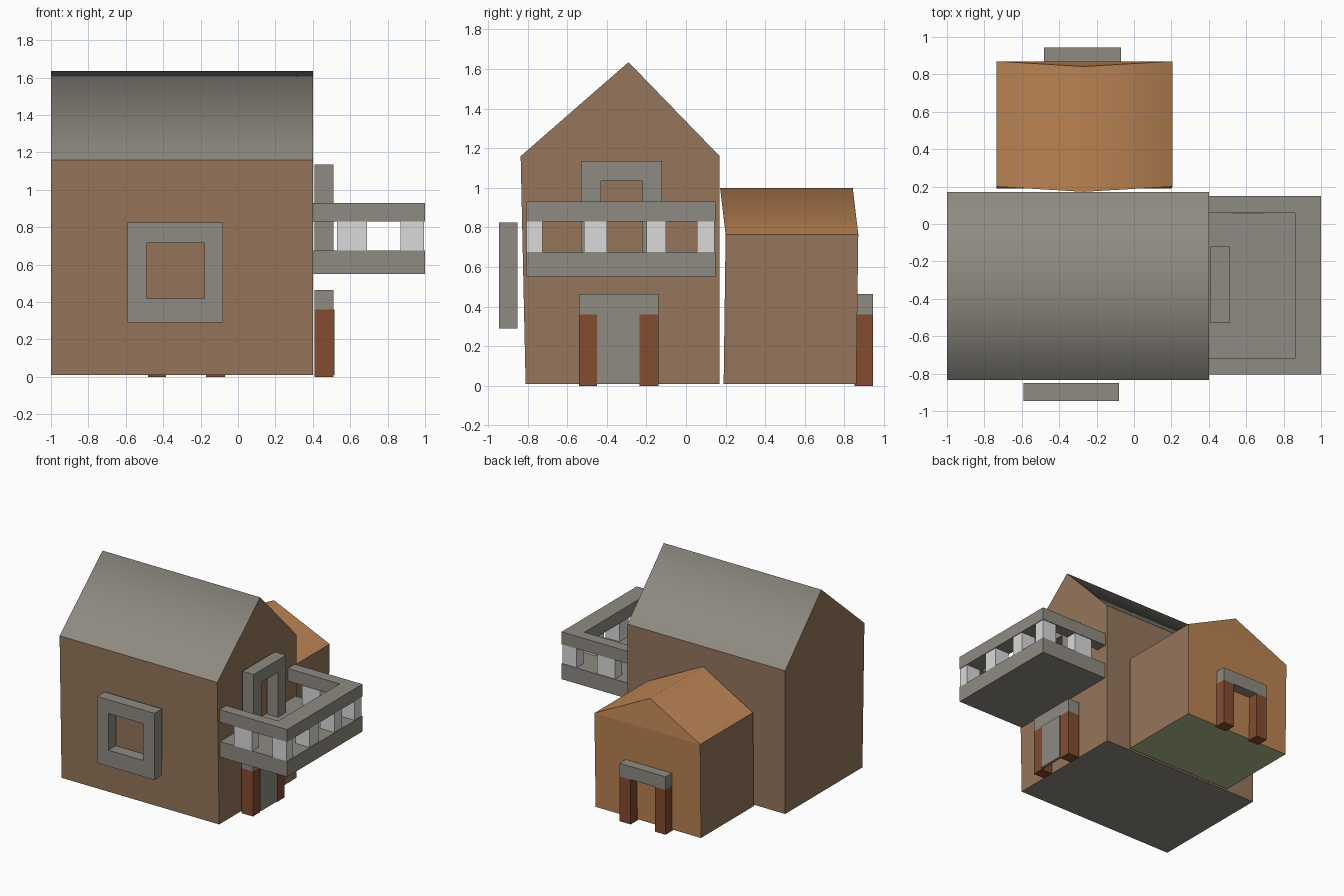
import bpy

if "Cube" in bpy.data.objects:
    bpy.data.objects.remove(bpy.data.objects["Cube"])


def material(name, r, g, b):
    m = bpy.data.materials.new(name)
    lin = [((c / 255 + 0.055) / 1.055) ** 2.4 for c in (r, g, b)]
    m.diffuse_color = (*lin, 1)
    m.use_nodes = True
    m.node_tree.nodes["Principled BSDF"].inputs["Base Color"].default_value = m.diffuse_color
    return m


GREY = material("grey stone", 143, 139, 130)
BROWN = material("brown plaster", 150, 118, 92)
ORANGE = material("orange clay", 186, 131, 83)
BRICK = material("red brick", 131, 76, 49)
WHITE = material("white paint", 218, 218, 218)
GREEN = material("pale green", 175, 190, 138)


def mesh(name, verts, faces, mats, indices=None, smooth=False):
    me = bpy.data.meshes.new(name)
    me.from_pydata(verts, [], faces)
    for m in mats:
        me.materials.append(m)
    for i, p in enumerate(me.polygons):
        p.use_smooth = smooth
        p.material_index = indices[i] if indices else 0
    ob = bpy.data.objects.new(name, me)
    bpy.context.collection.objects.link(ob)
    return ob


def boxes(name, specs, mat):
    """One object made of boxes given as (x0, x1, y0, y1, z0, z1)."""
    v, f = [], []
    for x0, x1, y0, y1, z0, z1 in specs:
        n = len(v)
        v += [(x, y, z) for z in (z0, z1) for x, y in
              ((x0, y0), (x1, y0), (x1, y1), (x0, y1))]
        quads = [(3, 2, 1, 0), (4, 5, 6, 7)]
        quads += [(i, (i + 1) % 4, (i + 1) % 4 + 4, i + 4) for i in range(4)]
        f += [tuple(n + i for i in q) for q in quads]
    return mesh(name, v, f, [mat])


def house(name, a, b, gable, wall, floor, roof, roof_name):
    """Gabled body between two end profiles (bottom, bottom, eave, ridge, eave)
    plus a smooth two-slope roof sheet. Profile a's outward side is CCW."""
    v = a + b
    faces = [(0, 1, 2, 4), (4, 2, 3), (9, 7, 6, 5), (8, 7, 9),
             (1, 6, 7, 2), (5, 0, 4, 9), (5, 6, 1, 0)]
    mesh(name, v, faces, [gable, wall, floor], [0, 0, 0, 0, 1, 1, 2])
    mesh(roof_name, [a[2], a[3], a[4], b[2], b[3], b[4]],
         [(0, 3, 4, 1), (1, 4, 5, 2)], [roof], smooth=True)


# main house, gables on the left and right
prof = [(-0.81, 0.01), (0.17, 0.01), (0.17, 1.16), (-0.29, 1.635), (-0.835, 1.16)]
house("main_house", [(0.4, y, z) for y, z in prof], [(-1.0, y, z) for y, z in prof],
      BROWN, BROWN, GREY, GREY, "main_roof")

# rear annex, gables facing front and back, ridge shifted slightly forward
prof = [(0.2, 0.01, 0.19), (-0.735, 0.01, 0.19), (-0.735, 0.765, 0.2),
        (-0.27, 1.0, 0.172), (0.205, 0.765, 0.2)]
house("rear_annex", [(x, y + 0.67, z) for x, z, y in prof],
      [(x, y, z) for x, z, y in prof],
      ORANGE, BROWN, GREEN, ORANGE, "annex_roof")

# front window frame
boxes("front_window_frame", [
    (-0.59, -0.08, -0.945, -0.85, 0.29, 0.42),
    (-0.59, -0.08, -0.945, -0.85, 0.715, 0.825),
    (-0.59, -0.49, -0.945, -0.85, 0.42, 0.715),
    (-0.18, -0.08, -0.945, -0.85, 0.42, 0.715)], GREY)

# side door
boxes("side_door_pillars", [(0.41, 0.51, -0.54, -0.45, 0, 0.36),
                            (0.41, 0.51, -0.235, -0.14, 0, 0.36)], BRICK)
boxes("side_door_lintel", [(0.41, 0.51, -0.54, -0.14, 0.36, 0.465)], GREY)
boxes("side_door_panel", [(0.495, 0.517, -0.45, -0.235, 0.01, 0.36)], GREY)

# back doorway
boxes("back_door_pillars", [(-0.48, -0.385, 0.85, 0.945, 0, 0.36),
                            (-0.17, -0.07, 0.85, 0.945, 0, 0.36)], BRICK)
boxes("back_door_lintel", [(-0.48, -0.07, 0.85, 0.945, 0.36, 0.465)], GREY)

# balcony door frame
boxes("balcony_door_frame", [
    (0.41, 0.51, -0.53, -0.12, 1.035, 1.135),
    (0.41, 0.51, -0.53, -0.43, 0.675, 1.035),
    (0.41, 0.51, -0.22, -0.12, 0.675, 1.035)], GREY)

# balcony floor, rails and posts
boxes("balcony_floor", [(0.405, 1.0, -0.805, 0.15, 0.55, 0.675)], GREY)
boxes("balcony_rail", [
    (0.86, 1.0, -0.805, 0.15, 0.83, 0.93),
    (0.4, 0.86, -0.805, -0.72, 0.83, 0.93),
    (0.4, 0.86, 0.06, 0.15, 0.83, 0.93)], GREY)
sides = [(-0.805, -0.725), (0.055, 0.145)]
posts = [(x0, x1, y0, y1, 0.675, 0.83)
         for x0, x1 in ((0.53, 0.69), (0.87, 0.995)) for y0, y1 in sides]
posts += [(0.87, 0.995, y0, y1, 0.675, 0.83)
          for y0, y1 in ((-0.515, -0.4), (-0.2, -0.1))]
boxes("balcony_posts", posts, WHITE)
